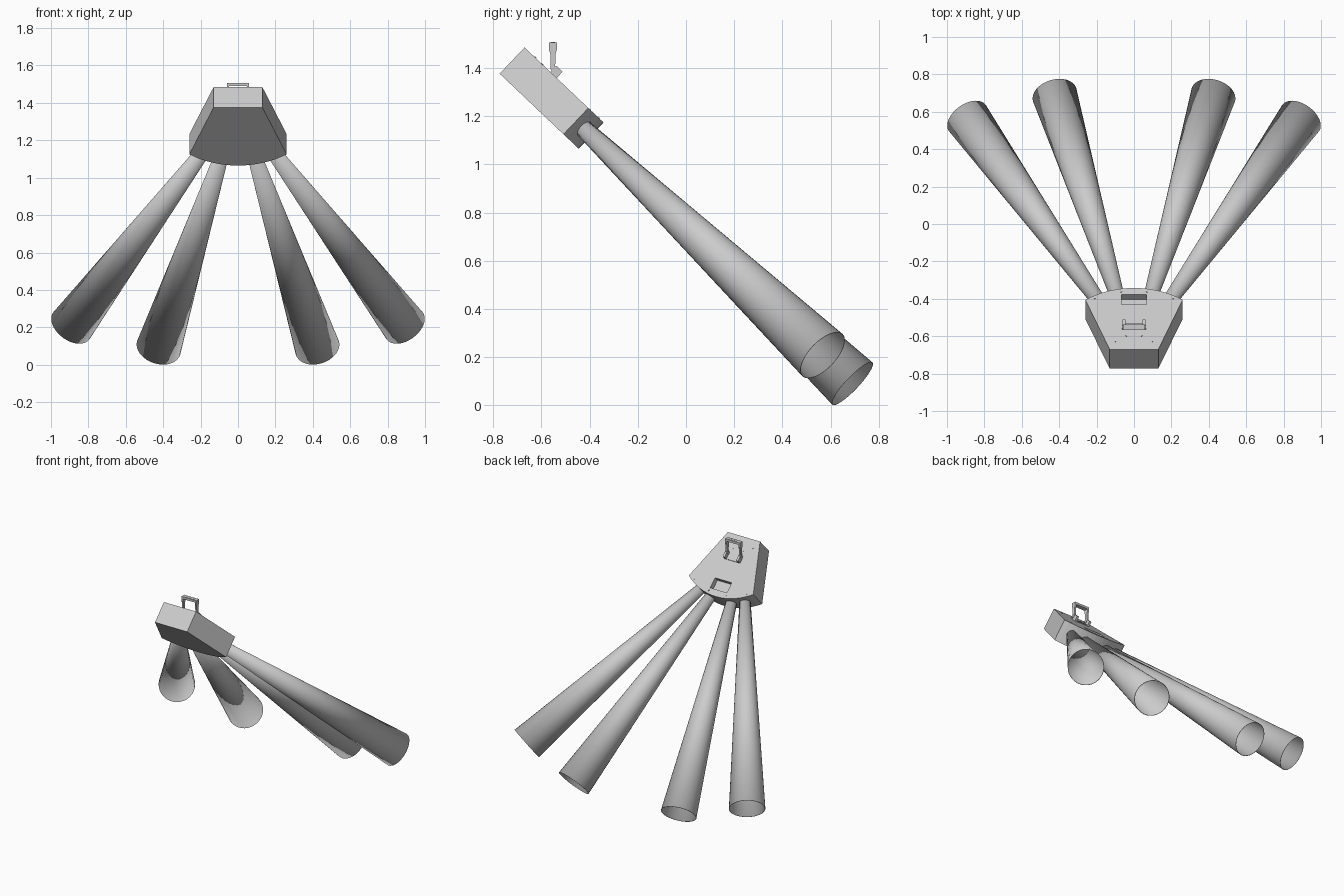
import bpy, bmesh, math
from mathutils import Matrix, Vector

cube = bpy.data.objects.get("Cube")
if cube:
    bpy.data.objects.remove(cube, do_unlink=True)

grey = bpy.data.materials.new("light_grey")
grey.use_nodes = True
grey.diffuse_color = (0.6, 0.6, 0.6, 1)
grey.node_tree.nodes["Principled BSDF"].inputs["Base Color"].default_value = (0.6, 0.6, 0.6, 1)

# Housing frame: local x across, y down the slope, z out of the sloped top face
TILT = math.radians(-43.5)
FRAME = Matrix.Translation((0, -0.67, 1.485)) @ Matrix.Rotation(TILT, 4, 'X')


def make(name, bm, matrix=FRAME):
    bmesh.ops.recalc_face_normals(bm, faces=bm.faces[:])
    me = bpy.data.meshes.new(name)
    bm.to_mesh(me)
    bm.free()
    me.materials.append(grey)
    ob = bpy.data.objects.new(name, me)
    ob.matrix_world = matrix
    bpy.context.collection.objects.link(ob)
    return ob


def prism(name, outline, depth, matrix=FRAME):
    """Extrude an xy outline from z = 0 down by depth."""
    bm = bmesh.new()
    face = bm.faces.new([bm.verts.new((x, y, 0)) for x, y in outline])
    out = bmesh.ops.extrude_face_region(bm, geom=[face])
    verts = [v for v in out["geom"] if isinstance(v, bmesh.types.BMVert)]
    bmesh.ops.translate(bm, verts=verts, vec=(0, 0, -depth))
    return make(name, bm, matrix)


def box(name, centre, size, matrix=FRAME):
    bm = bmesh.new()
    bmesh.ops.create_cube(bm, matrix=Matrix.Translation(centre) @ Matrix.Diagonal((*size, 1)))
    return make(name, bm, matrix)


def disc(name, centre, radius, height, matrix=FRAME, axis='Z', sides=12):
    bm = bmesh.new()
    turn = Matrix.Rotation(math.pi / 2, 4, 'Y') if axis == 'X' else Matrix()
    bmesh.ops.create_cone(bm, cap_ends=True, segments=sides, radius1=radius, radius2=radius,
                          depth=height, matrix=Matrix.Translation(centre) @ turn)
    return make(name, bm, matrix)


# Wedge housing with a bowed rear edge
ARC_Y, ARC_R = 0.02, 0.432
half = math.asin(0.26 / ARC_R)
arc = [(ARC_R * math.sin(a), ARC_Y + ARC_R * math.cos(a))
       for a in (half * (1 - i / 8) for i in range(17))]
housing = prism("housing", [(-0.13, 0), (0.13, 0)] + arc, 0.15)

# Pocket cut in the top face
cutter = box("pocket_cutter", (0, 0.367, 0), (0.135, 0.076, 0.08))
cutter.hide_render = True
cutter.hide_set(True)
cut = housing.modifiers.new("pocket", 'BOOLEAN')
cut.object = cutter
cut.solver = 'EXACT'
bpy.context.view_layer.objects.active = housing
housing.select_set(True)
bpy.ops.object.modifier_apply(modifier=cut.name)
bpy.data.objects.remove(cutter, do_unlink=True)

# Four thin flared tubes, open at the wide end, fanned out in the housing's mid plane
PIVOT = Vector((0, 0.064, -0.075))
START, END = 0.365, 1.93
for name, angle in (("outer", 27.5), ("inner", 12.7)):
    for side, sign in (("left", 1), ("right", -1)):
        a = math.radians(angle) * sign
        axis = Vector((math.sin(a), math.cos(a), 0))
        place = Matrix.Translation(PIVOT + axis * (START + END) / 2) @ \
            axis.to_track_quat('Z', 'X').to_matrix().to_4x4()
        bm = bmesh.new()
        bmesh.ops.create_cone(bm, cap_ends=False, segments=32, radius1=0.036,
                              radius2=0.121, depth=END - START, matrix=place)
        tube = make(f"{name}_tube_{side}", bm)
        wall = tube.modifiers.new("wall", 'SOLIDIFY')
        wall.thickness = 0.003
        wall.offset = -1
        tube.data.shade_smooth()

# Upright carrying handle on two pivot blocks
HANDLE = Matrix.Translation((0, -0.552, 1.4))
for side, sign in (("left", 1), ("right", -1)):
    x = sign * 0.054
    box(f"pivot_block_{side}", (x, 0.166, 0.018), (0.016, 0.036, 0.036))
    disc(f"pivot_pin_{side}", (x, 0, 0), 0.011, 0.022, HANDLE, 'X')
    # Arm widens towards the grip
    profile = [(-0.009, 0), (0.009, 0), (0.011, 0.06), (0.016, 0.075),
               (0.016, 0.106), (-0.016, 0.106), (-0.016, 0.075), (-0.011, 0.06)]
    swing = HANDLE @ Matrix.Translation((x - 0.006, 0, 0)) @ Matrix(
        ((0, 0, -1, 0), (1, 0, 0, 0), (0, 1, 0, 0), (0, 0, 0, 1)))
    prism(f"handle_arm_{side}", profile, 0.012, swing)
box("handle_grip", (0, 0, 0.098), (0.1, 0.032, 0.016), HANDLE)
for i in (-1, 0, 1):
    disc("grip_stud", (i * 0.028, 0, 0.106), 0.009, 0.003, HANDLE)
box("handle_base", (0, 0.166, 0.003), (0.11, 0.036, 0.006))

# Screw heads on the top face
for x, y in ((0.1, 0.06), (0.04, 0.1), (0.07, 0.424), (0.21, 0.375)):
    for sign in (1, -1):
        disc("screw", (sign * x, y, 0), 0.005, 0.006)
